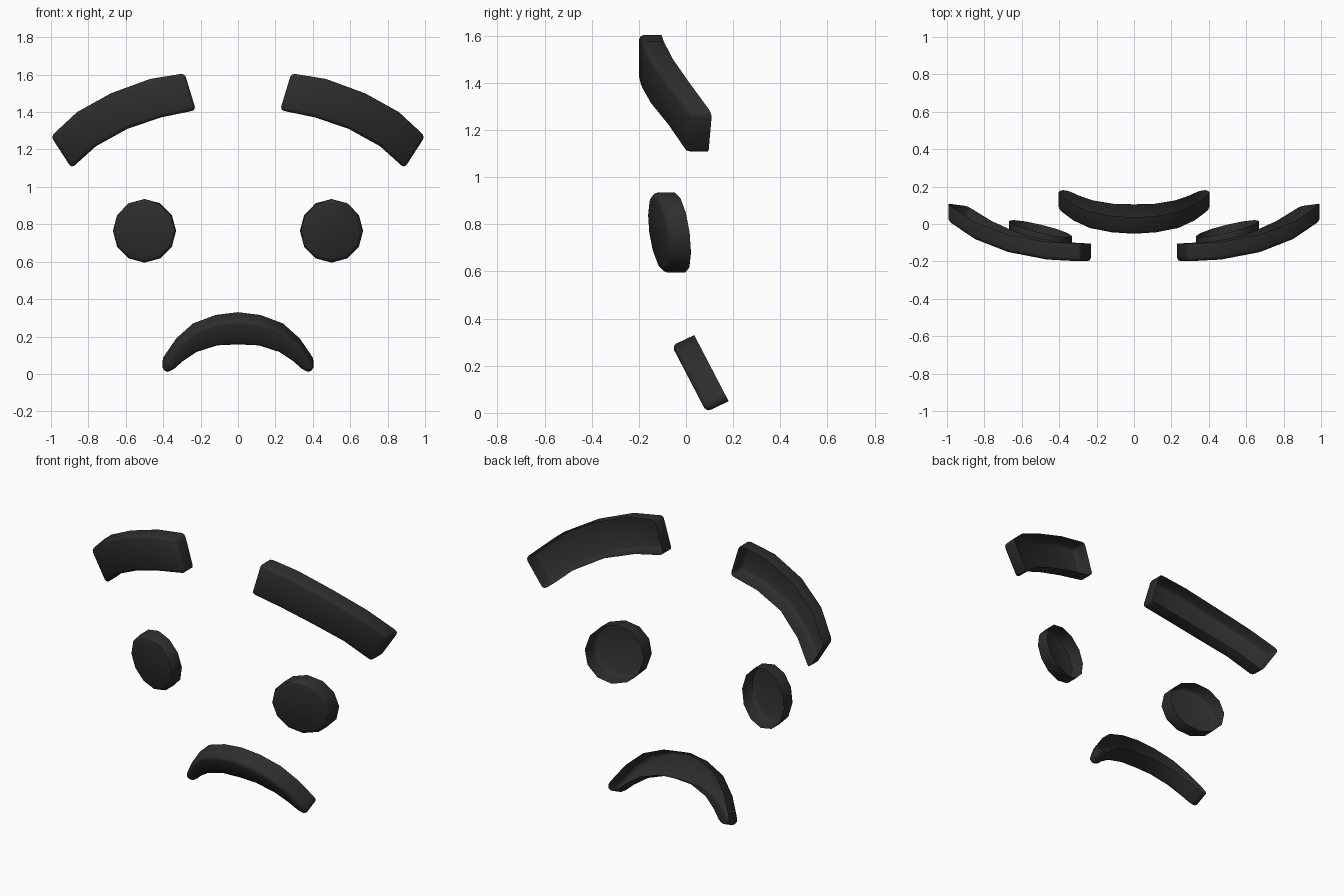
import bpy, bmesh, math
from mathutils import Vector

if "Cube" in bpy.data.objects:
    bpy.data.objects.remove(bpy.data.objects["Cube"])

black = bpy.data.materials.new("charcoal_black")
black.diffuse_color = (0.027, 0.027, 0.027, 1)
black.use_nodes = True
black.node_tree.nodes["Principled BSDF"].inputs["Base Color"].default_value = black.diffuse_color


def shell(name, points, faces, depth, bevel):
    """Front surface extruded backwards into an open-backed shell with a soft front rim."""
    bm = bmesh.new()
    vs = [bm.verts.new(p) for p in points]
    for f in faces:
        bm.faces.new([vs[i] for i in f])
    rim = [e for e in bm.edges if e.is_boundary]
    new = bmesh.ops.extrude_edge_only(bm, edges=rim)["geom"]
    bmesh.ops.translate(bm, vec=Vector(depth),
                        verts=[g for g in new if isinstance(g, bmesh.types.BMVert)])
    bmesh.ops.recalc_face_normals(bm, faces=bm.faces)
    bm.faces.ensure_lookup_table()
    if bm.faces[0].normal.y > 0:
        bmesh.ops.reverse_faces(bm, faces=bm.faces)
    sharp = [e for e in bm.edges
             if len(e.link_faces) == 2 and e.calc_face_angle() > 0.75]
    bmesh.ops.bevel(bm, geom=sharp, offset=bevel, segments=2, profile=0.5,
                    affect='EDGES', clamp_overlap=True)
    me = bpy.data.meshes.new(name)
    bm.to_mesh(me)
    bm.free()
    me.materials.append(black)
    ob = bpy.data.objects.new(name, me)
    bpy.context.collection.objects.link(ob)
    me.shade_smooth()
    me.set_sharp_from_angle(angle=math.radians(50))
    return ob


def band(name, upper, lower, depth, bevel):
    """Strip between an upper and a lower edge."""
    n = len(upper)
    shell(name, upper + lower,
          [(i, i + 1, n + i + 1, n + i) for i in range(n - 1)], depth, bevel)


# brow edges, inner end to outer end
brow_top = [(0.285, -0.20, 1.607), (0.47, -0.19, 1.577), (0.68, -0.15, 1.50),
            (0.86, -0.08, 1.40), (1.0, 0.015, 1.27)]
brow_low = [(0.225, -0.20, 1.41), (0.41, -0.19, 1.372), (0.593, -0.155, 1.31),
            (0.76, -0.08, 1.217), (0.89, 0.0, 1.10)]

for side, s in (("right", 1), ("left", -1)):
    # eyebrow
    band(side + "_eyebrow", [(s * x, y, z) for x, y, z in brow_top],
         [(s * x, y, z) for x, y, z in brow_low], (0, 0.095, 0), 0.02)
    # eye: twelve-sided disc, turned outwards and tipped slightly
    ring = []
    for i in range(12):
        a = math.radians(30 * i)
        dx, dz = 0.169 * math.cos(a), 0.17 * math.sin(a)
        ring.append((s * (0.5 + dx), -0.12 + 0.24 * dx - 0.13 * dz, 0.765 + dz))
    shell(side + "_eye", ring, [tuple(range(12))], (0, 0.095, 0), 0.02)

# mouth: downturned arc lying in a plane that leans back towards its ends
outer = [(0, 0.33), (0.12, 0.315), (0.24, 0.27), (0.33, 0.19), (0.385, 0.11), (0.41, 0.07)]
inner = [(0, 0.195), (0.11, 0.19), (0.22, 0.155), (0.295, 0.105), (0.34, 0.065), (0.38, 0.043)]


def mouth_edge(half):
    full = [(-x, z) for x, z in half[:0:-1]] + half
    return [(x, -0.06 + 0.52 * (0.33 - z), z - 0.045) for x, z in full]


band("mouth", mouth_edge(outer), mouth_edge(inner), (0, 0.095, 0.045), 0.02)
